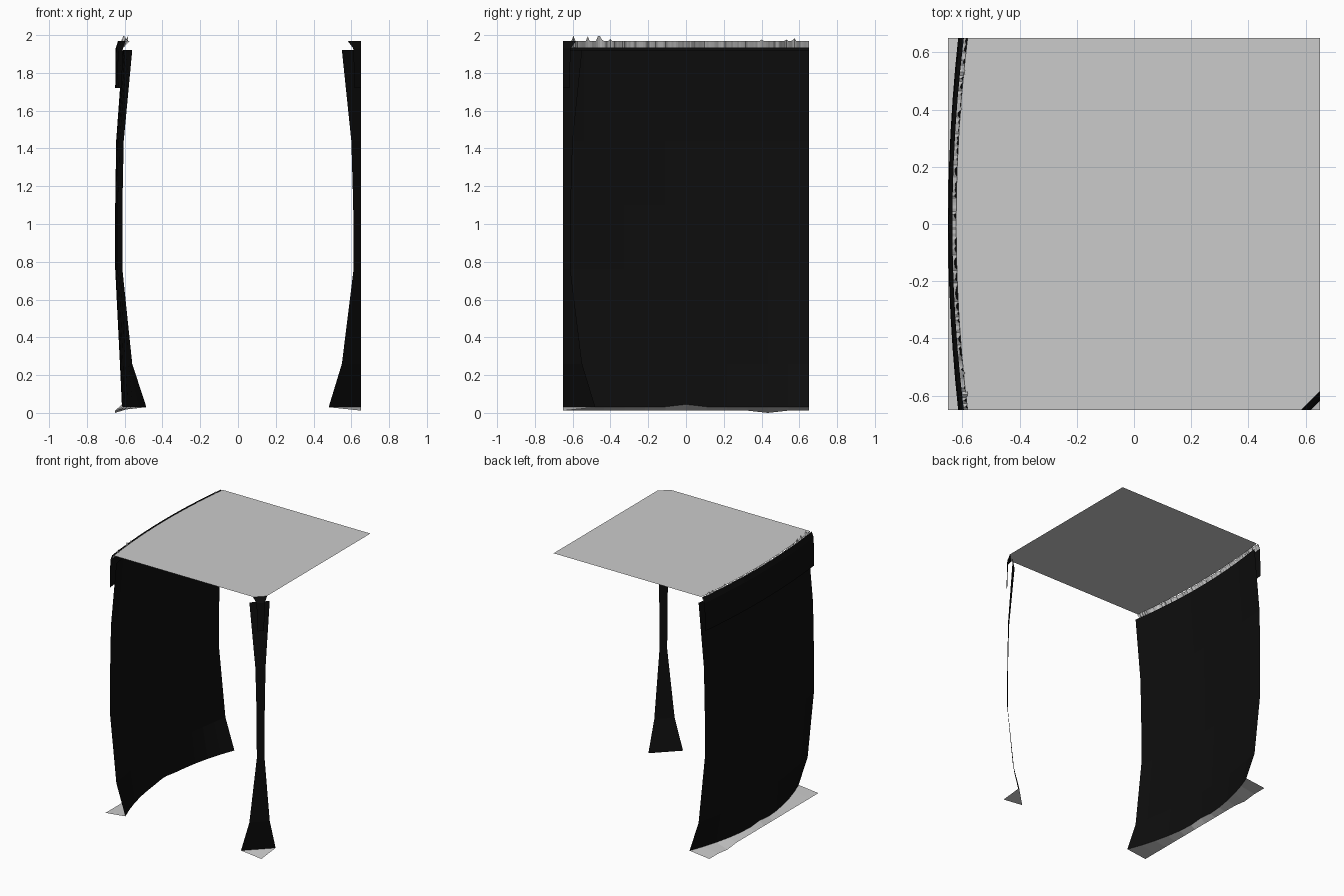
import bpy, random

if "Cube" in bpy.data.objects:
    bpy.data.objects.remove(bpy.data.objects["Cube"])

random.seed(4)
H = 0.65                     # half width of the square plan

black = bpy.data.materials.new("black")
black.diffuse_color = (0.004, 0.004, 0.004, 1)
black.use_nodes = True
black.node_tree.nodes["Principled BSDF"].inputs["Base Color"].default_value = black.diffuse_color


def make(name, verts, faces, mat=None):
    me = bpy.data.meshes.new(name)
    me.from_pydata(verts, [], faces)
    me.update()
    ob = bpy.data.objects.new(name, me)
    bpy.context.collection.objects.link(ob)
    if mat:
        me.materials.append(mat)
    return ob


def skin(name, rows, mat=None):
    """Join equal-length rows of points into a sheet of quads."""
    n = len(rows[0])
    verts = [p for r in rows for p in r]
    faces = [(i * n + j, i * n + j + 1, (i + 1) * n + j + 1, (i + 1) * n + j)
             for i in range(len(rows) - 1) for j in range(n - 1)]
    return make(name, verts, faces, mat)


def bowed(z, mid, end, n=13, power=2.0, lift=0.0):
    """Row along y on the left side, bowed outward in the middle."""
    row = []
    for k in range(n):
        t = 1 - 2 * k / (n - 1)
        x = mid + (end - mid) * abs(t) ** power
        row.append((x, H * t, z + lift * max(0, 1 - 5 * abs(t))))
    return row


def diagonal(z, x):
    """Row cutting off the front right corner."""
    return [(x, -H, z), (H, -x, z)]


# Left wall: (height, x in the middle, x at both ends)
wall = [(0.03, -0.615, -0.485), (0.26, -0.625, -0.56), (0.76, -0.65, -0.612),
        (1.1, -0.65, -0.612), (1.44, -0.645, -0.605), (1.92, -0.61, -0.56)]
skin("left_wall", [bowed(z, m, e, lift=0.015 if i == 0 else 0)
                   for i, (z, m, e) in enumerate(wall)], black)

# Outer band hanging at the top of the left wall
band = [(1.72, -0.65, -0.615), (1.93, -0.648, -0.61), (1.97, -0.635, -0.595)]
skin("left_band", [bowed(*b) for b in band], black)

# Ragged grey trim between band and ceiling
lower = bowed(1.935, -0.64, -0.605, 121)
upper = []
for x, y, z in bowed(1.968, -0.622, -0.582, 121):
    spike = random.uniform(0, 0.03) if 0.4 < abs(y) < 0.6 and random.random() < 0.3 else 0
    upper.append((x + random.uniform(-0.008, 0.008), y, z + spike))
skin("left_trim", [lower, upper])

# Ceiling sheet with bowed left edge and clipped front right corner
edge = bowed(1.97, -0.622, -0.582)
outline = edge + [(0.585, -H, 1.97), (H, -0.585, 1.97), (H, H, 1.97)]
make("ceiling", outline, [tuple(range(len(outline)))])

# Floor strip under the left wall
outer = [(-H, y, 0.0 if k == 2 else 0.012)
         for k, (_, y, _) in enumerate(bowed(0, -H, -H))]
skin("left_floor", [outer, bowed(0.03, -0.615, -0.485, lift=0.015)])

# Front right corner post, band and floor piece
post = [(0.03, 0.48), (0.26, 0.55), (0.76, 0.612), (1.1, 0.61), (1.44, 0.6), (1.92, 0.55)]
skin("corner_post", [diagonal(*p) for p in post], black)
skin("corner_band", [diagonal(*p) for p in ((1.72, 0.618), (1.93, 0.61), (1.97, 0.58))], black)
make("corner_floor", [(0.48, -H, 0.03), (H, -H, 0.012), (H, -0.48, 0.03)], [(0, 1, 2)])
